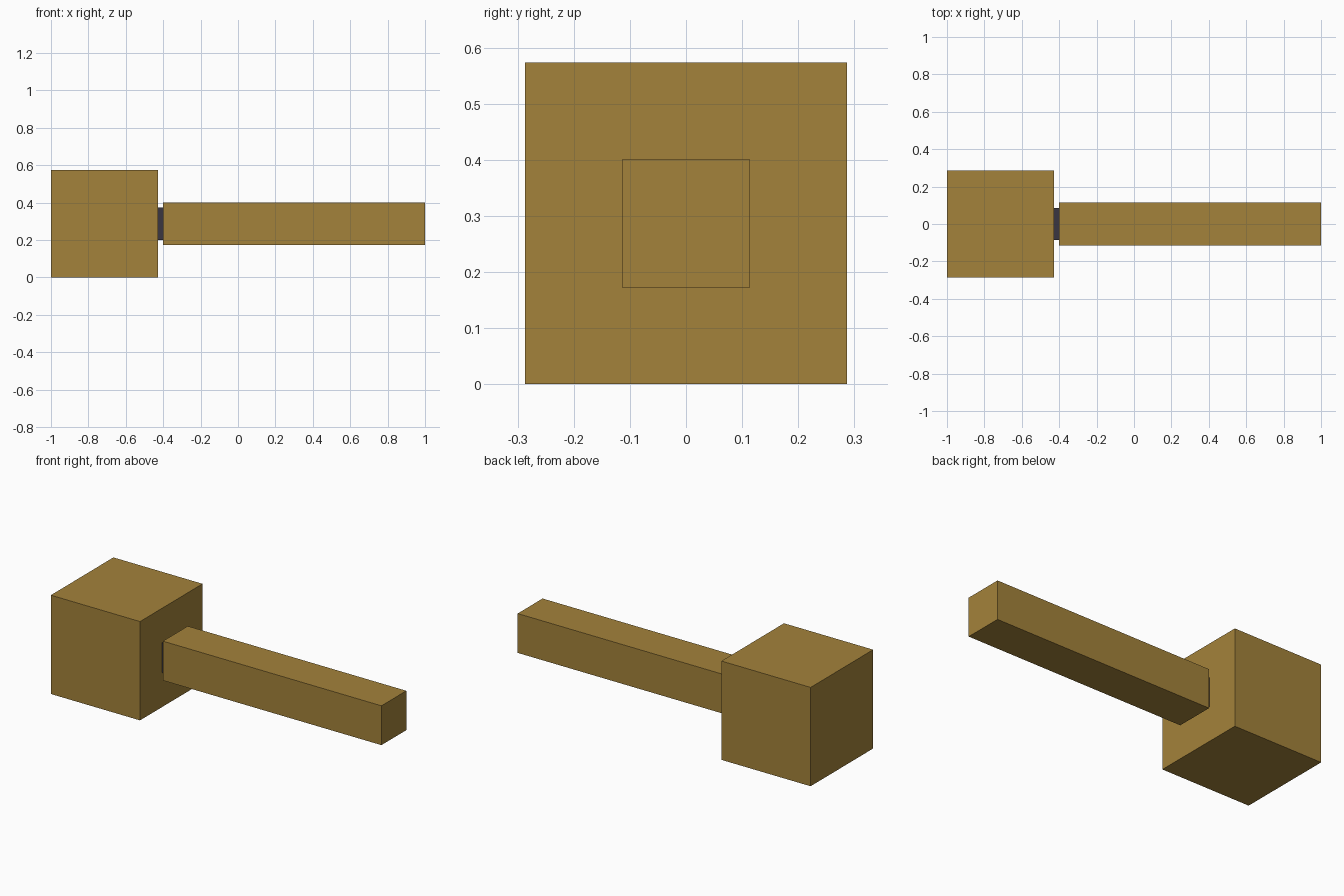
import bpy

if "Cube" in bpy.data.objects:
    bpy.data.objects.remove(bpy.data.objects["Cube"])


def material(name, rgb):
    m = bpy.data.materials.new(name)
    m.diffuse_color = (*rgb, 1.0)
    m.use_nodes = True
    m.node_tree.nodes["Principled BSDF"].inputs["Base Color"].default_value = m.diffuse_color
    return m


wood = material("golden_brown", (0.37, 0.225, 0.043))
dark = material("dark_grey", (0.042, 0.037, 0.052))

AXIS_Z = 0.2865  # height of the shared centre line


def bar(name, x0, x1, half, mat):
    """Square bar along x, centred on the shared centre line."""
    bpy.ops.mesh.primitive_cube_add(size=1, location=((x0 + x1) / 2, 0, AXIS_Z))
    ob = bpy.context.object
    ob.name = name
    ob.scale = (x1 - x0, 2 * half, 2 * half)
    bpy.ops.object.transform_apply(location=False, rotation=False, scale=True)
    ob.data.materials.append(mat)


# Cube head, narrow dark neck, long square handle
bar("head", -1.0, -0.428, 0.2865, wood)
bar("neck", -0.43, -0.40, 0.086, dark)
bar("handle", -0.402, 1.0, 0.114, wood)
